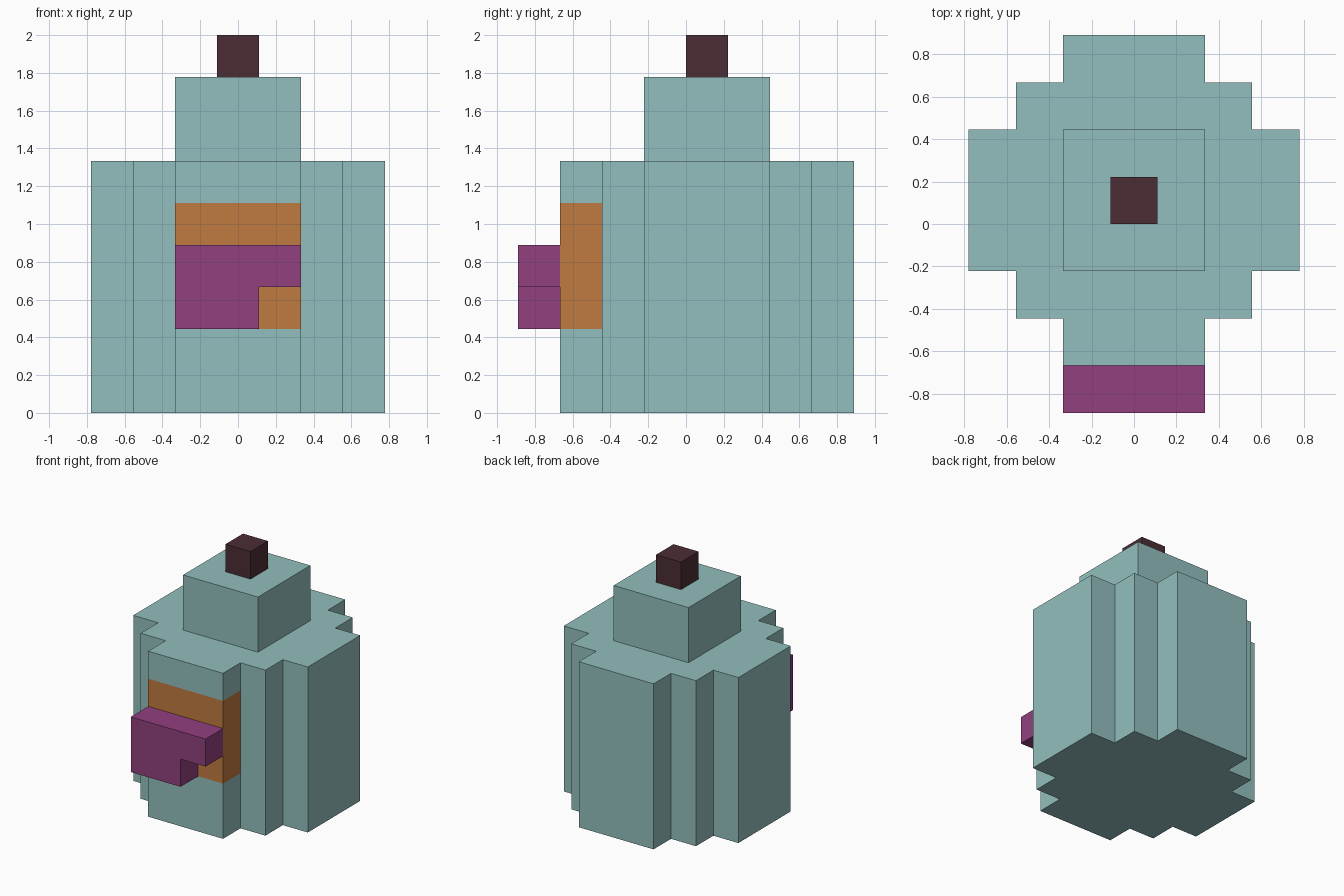
import bpy
import bmesh
from mathutils import Vector

cube = bpy.data.objects.get("Cube")
if cube:
    bpy.data.objects.remove(cube, do_unlink=True)

U = 2 / 9  # one block


def material(name, hex_colour):
    def linear(c):
        return c / 12.92 if c <= 0.04045 else ((c + 0.055) / 1.055) ** 2.4
    rgb = [linear(v / 255) for v in bytes.fromhex(hex_colour)]
    mat = bpy.data.materials.new(name)
    mat.use_nodes = True
    mat.diffuse_color = (*rgb, 1)
    bsdf = mat.node_tree.nodes["Principled BSDF"]
    bsdf.inputs["Base Color"].default_value = (*rgb, 1)
    bsdf.inputs["Roughness"].default_value = 0.9
    return mat


teal = material("pale teal", "92BFBD")
orange = material("burnt orange", "C07B40")
purple = material("plum purple", "91407F")
dark = material("dark maroon", "4B2D35")


def prism(name, points, depth, mats, cuts=(), paint=None):
    """Extrude a flat outline, given in blocks, along the depth vector."""
    bm = bmesh.new()
    face = bm.faces.new([bm.verts.new(Vector(p) * U) for p in points])
    grown = bmesh.ops.extrude_face_region(bm, geom=[face], use_keep_orig=True)
    moved = [v for v in grown["geom"] if isinstance(v, bmesh.types.BMVert)]
    bmesh.ops.translate(bm, verts=moved, vec=Vector(depth) * U)
    for z in cuts:
        bmesh.ops.bisect_plane(bm, geom=bm.verts[:] + bm.edges[:] + bm.faces[:],
                               plane_co=(0, 0, z * U), plane_no=(0, 0, 1))
    bmesh.ops.recalc_face_normals(bm, faces=bm.faces[:])
    if paint:
        for f in bm.faces:
            f.material_index = paint(f.calc_center_median() / U, f.normal)
    mesh = bpy.data.meshes.new(name)
    bm.to_mesh(mesh)
    bm.free()
    obj = bpy.data.objects.new(name, mesh)
    bpy.context.collection.objects.link(obj)
    for m in mats:
        mesh.materials.append(m)
    return obj


def square(half, y0, y1, z):
    return [(-half, y0, z), (half, y0, z), (half, y1, z), (-half, y1, z)]


# Stepped body with an orange band round its front column
right_side = [(1.5, -3), (1.5, -2), (2.5, -2), (2.5, -1), (3.5, -1),
              (3.5, 2), (2.5, 2), (2.5, 3), (1.5, 3), (1.5, 4)]
outline = right_side + [(-x, y) for x, y in reversed(right_side)]


def band(centre, normal):
    return int(2 < centre.z < 5 and centre.y < -2 and abs(normal.z) < 0.5
               and abs(centre.x) < 2)


prism("body", [(x, y, 0) for x, y in outline], (0, 0, 6), [teal, orange],
      cuts=(2, 5), paint=band)

# Upper block and top knob
prism("upper_block", square(1.5, -1, 2, 6), (0, 0, 2), [teal])
prism("top_knob", square(0.5, 0, 1, 8), (0, 0, 1), [dark])

# Snout with a notch in its lower left corner
snout = [(-1.5, 2), (0.5, 2), (0.5, 3), (1.5, 3), (1.5, 4), (-1.5, 4)]
prism("snout", [(x, -4, z) for x, z in snout], (0, 1, 0), [purple])
